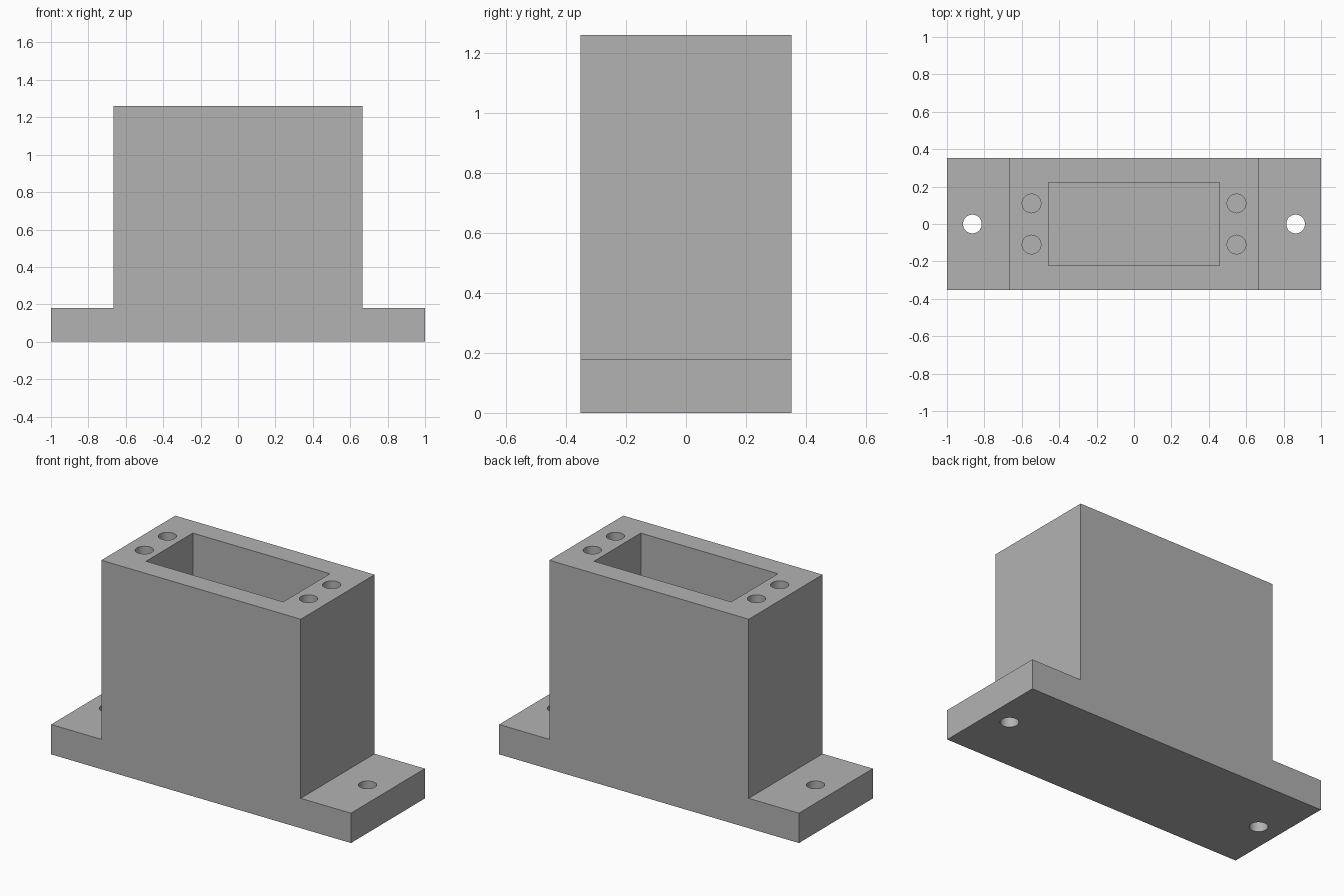
import bpy
import bmesh
from mathutils import Matrix

cube = bpy.data.objects.get("Cube")
if cube:
    bpy.data.objects.remove(cube, do_unlink=True)

# Overall dimensions
HALF_LENGTH, HALF_DEPTH = 1.0, 0.352
HALF_BLOCK = 0.665
FLANGE_TOP, BLOCK_TOP = 0.18, 1.26
HOLE_RADIUS = 0.05

grey = bpy.data.materials.new("plain grey")
grey.use_nodes = True
colour = (0.448, 0.448, 0.448, 1)
grey.diffuse_color = colour
grey.node_tree.nodes["Principled BSDF"].inputs["Base Color"].default_value = colour


def make_object(name, bm):
    bmesh.ops.recalc_face_normals(bm, faces=bm.faces)
    mesh = bpy.data.meshes.new(name)
    bm.to_mesh(mesh)
    bm.free()
    mesh.materials.append(grey)
    obj = bpy.data.objects.new(name, mesh)
    bpy.context.collection.objects.link(obj)
    return obj


def add_hole(bm, x, y, bottom, top):
    place = Matrix.Translation((x, y, (bottom + top) / 2))
    bmesh.ops.create_cone(bm, cap_ends=True, segments=48, radius1=HOLE_RADIUS,
                          radius2=HOLE_RADIUS, depth=top - bottom, matrix=place)


# Block with mounting flanges: stepped outline extruded front to back
right_half = [(HALF_LENGTH, 0), (HALF_LENGTH, FLANGE_TOP),
              (HALF_BLOCK, FLANGE_TOP), (HALF_BLOCK, BLOCK_TOP)]
outline = right_half + [(-x, z) for x, z in reversed(right_half)]
bm = bmesh.new()
face = bm.faces.new([bm.verts.new((x, -HALF_DEPTH, z)) for x, z in outline])
extruded = bmesh.ops.extrude_face_region(bm, geom=[face])
moved = [v for v in extruded["geom"] if isinstance(v, bmesh.types.BMVert)]
bmesh.ops.translate(bm, verts=moved, vec=(0, 2 * HALF_DEPTH, 0))
body = make_object("mounting_block", bm)

# Cutter: central pocket, four blind screw holes, two flange through holes
bm = bmesh.new()
pocket_top = BLOCK_TOP + 0.1
place = (Matrix.Translation((0, 0, (FLANGE_TOP + pocket_top) / 2))
         @ Matrix.Diagonal((0.915, 0.445, pocket_top - FLANGE_TOP, 1)))
bmesh.ops.create_cube(bm, size=1, matrix=place)
for side in (-1, 1):
    add_hole(bm, side * 0.864, 0, -0.1, FLANGE_TOP + 0.1)
    for y in (-0.11, 0.11):
        add_hole(bm, side * 0.548, y, BLOCK_TOP - 0.45, pocket_top)
cutter = make_object("hole_cutter", bm)
cutter.hide_render = True

# Cut the openings, then discard the cutter
cut = body.modifiers.new("openings", "BOOLEAN")
cut.operation = "DIFFERENCE"
cut.solver = "EXACT"
cut.object = cutter
bpy.ops.object.select_all(action="DESELECT")
bpy.context.view_layer.objects.active = body
body.select_set(True)
bpy.ops.object.modifier_apply(modifier=cut.name)
bpy.data.objects.remove(cutter, do_unlink=True)

# Smooth hole walls, sharp edges elsewhere
bpy.ops.object.shade_smooth_by_angle(angle=0.52)
